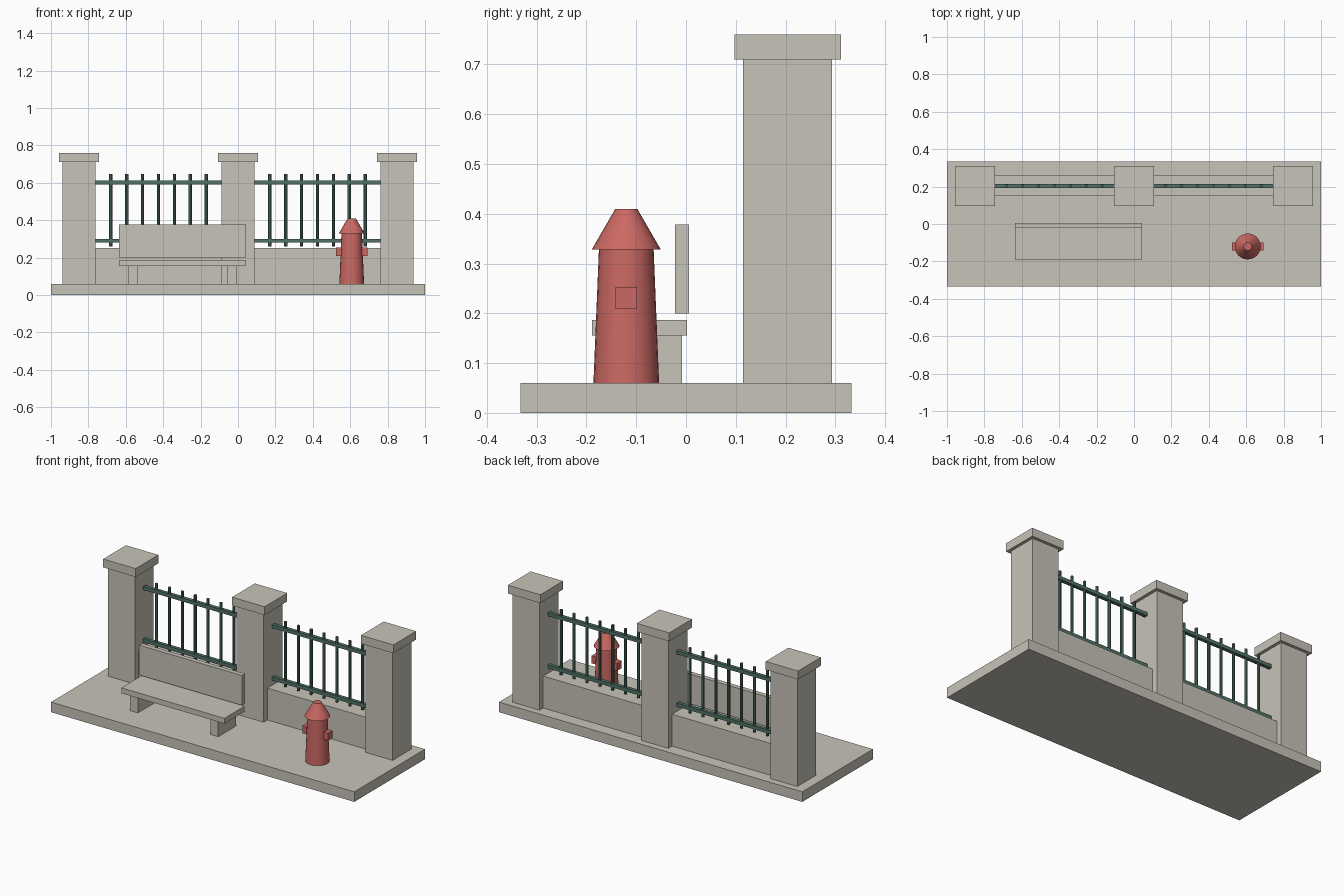
import bpy
import math

cube = bpy.data.objects.get("Cube")
if cube:
    bpy.data.objects.remove(cube, do_unlink=True)


def material(name, rgb):
    m = bpy.data.materials.new(name)
    m.use_nodes = True
    m.diffuse_color = (*rgb, 1)
    m.node_tree.nodes["Principled BSDF"].inputs["Base Color"].default_value = (*rgb, 1)
    return m


STONE = material("warm_grey_stone", (0.57, 0.55, 0.48))
GREEN = material("dark_green_iron", (0.085, 0.17, 0.14))
RED = material("faded_red_paint", (0.60, 0.14, 0.125))


def finish(name, mat):
    obj = bpy.context.object
    obj.name = name
    obj.data.materials.append(mat)
    return obj


def box(name, mat, x, y, z):
    """Box from (min, max) ranges on each axis."""
    ranges = (x, y, z)
    bpy.ops.mesh.primitive_cube_add(size=1, location=[(a + b) / 2 for a, b in ranges])
    obj = finish(name, mat)
    obj.scale = [b - a for a, b in ranges]
    bpy.ops.object.transform_apply(location=False, rotation=False, scale=True)
    return obj


def around(centre, half):
    return (centre - half, centre + half)


def cone(name, mat, x, y, z, r_low, r_high, sides):
    bpy.ops.mesh.primitive_cone_add(vertices=sides, radius1=r_low, radius2=r_high,
                                    depth=z[1] - z[0], location=(x, y, sum(z) / 2))
    obj = finish(name, mat)
    bpy.ops.object.shade_smooth_by_angle(angle=math.radians(35))
    return obj


# Pavement
GROUND = 0.06
box("pavement", STONE, (-1, 1), (-0.333, 0.333), (0, GROUND))

# Pillars with caps
FENCE_Y = 0.204
for side, x in (("right", -0.85), ("middle", 0), ("left", 0.85)):
    box(side + "_pillar", STONE, around(x, 0.089), around(FENCE_Y, 0.089), (GROUND, 0.71))
    box(side + "_pillar_cap", STONE, around(x, 0.107), around(FENCE_Y, 0.107), (0.71, 0.76))

# Low walls and railings between the pillars
for side, x in (("right", -0.425), ("left", 0.425)):
    span = around(x, 0.337)
    box(side + "_low_wall", STONE, span, around(FENCE_Y, 0.054), (GROUND, 0.25))
    for level, z in (("lower", 0.29), ("upper", 0.602)):
        box(f"{side}_{level}_rail", GREEN, span, around(FENCE_Y, 0.0105), around(z, 0.0105))
    for i in range(-3, 4):
        cone(f"{side}_fence_bar_{i + 4}", GREEN, x + i * 0.085, FENCE_Y,
             (0.26, 0.648), 0.0085, 0.0085, 8)

# Bench
BENCH_X = -0.297
bench_span = around(BENCH_X, 0.34)
box("bench_seat", STONE, bench_span, (-0.189, 0.002), (0.155, 0.187))
box("bench_back", STONE, bench_span, (-0.022, 0.006), (0.2, 0.378))
for side, sign in (("right", -1), ("left", 1)):
    box(side + "_bench_leg", STONE, around(BENCH_X + sign * 0.265, 0.026),
        (-0.178, -0.008), (GROUND, 0.155))

# Hydrant
HX, HY = 0.608, -0.12
cone("hydrant_body", RED, HX, HY, (GROUND, 0.328), 0.066, 0.055, 24)
cone("hydrant_cap", RED, HX, HY, (0.328, 0.41), 0.0695, 0.022, 24)
box("hydrant_outlets", RED, around(HX, 0.085), around(HY, 0.0215), (0.209, 0.253))
